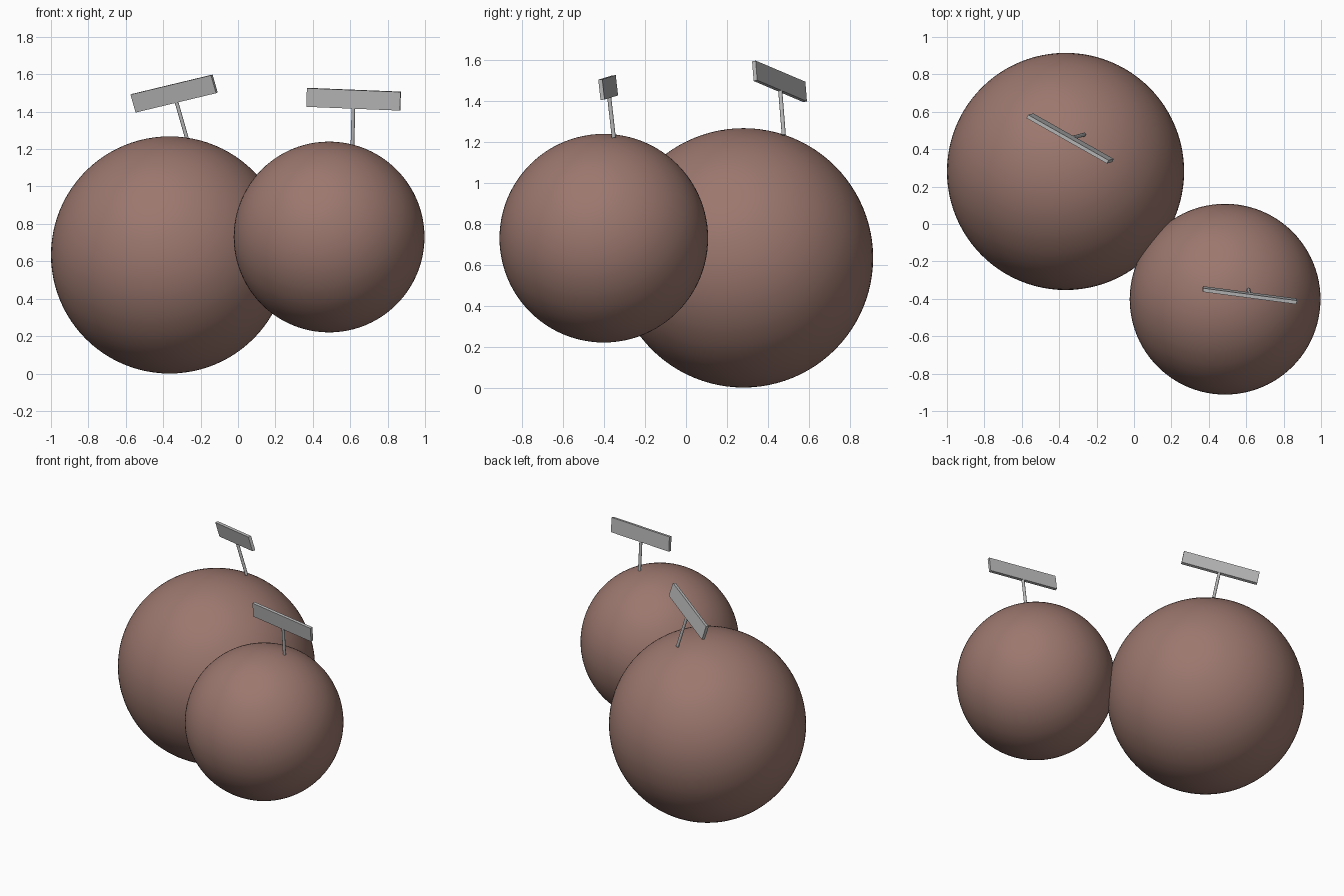
import bpy
from mathutils import Vector, Matrix

if "Cube" in bpy.data.objects:
    bpy.data.objects.remove(bpy.data.objects["Cube"])


def material(name, rgb):
    m = bpy.data.materials.new(name)
    m.diffuse_color = (*rgb, 1.0)
    m.use_nodes = True
    m.node_tree.nodes["Principled BSDF"].inputs["Base Color"].default_value = m.diffuse_color
    return m


BROWN = material("warm_brown", (0.33, 0.185, 0.155))
GREY = material("light_grey", (0.48, 0.48, 0.48))


def finish(name, mat):
    ob = bpy.context.object
    ob.name = name
    ob.data.materials.append(mat)
    return ob


def ball(name, centre, radius):
    bpy.ops.mesh.primitive_uv_sphere_add(segments=96, ring_count=48, radius=radius, location=centre)
    bpy.ops.object.shade_smooth()
    return finish(name, BROWN)


def post(name, base, top, radius=0.01):
    base, top = Vector(base), Vector(top)
    d = top - base
    bpy.ops.mesh.primitive_cylinder_add(vertices=16, radius=radius, depth=d.length)
    bpy.ops.object.shade_smooth_by_angle()
    ob = finish(name, GREY)
    ob.matrix_world = Matrix.Translation((base + top) / 2) @ d.to_track_quat('Z', 'Y').to_matrix().to_4x4()


def board(name, bottom, up, along, size=(0.505, 0.02, 0.1)):
    # plate whose lower edge is centred on the post's top
    z = Vector(up).normalized()
    x = Vector(along)
    x = (x - z * x.dot(z)).normalized()
    y = z.cross(x)
    bpy.ops.mesh.primitive_cube_add(size=1)
    ob = finish(name, GREY)
    for v in ob.data.vertices:
        v.co = [c * s for c, s in zip(v.co, size)]
    rot = Matrix((x, y, z)).transposed().to_4x4()
    ob.matrix_world = Matrix.Translation(Vector(bottom) + z * size[2] / 2) @ rot


# the two touching balls, and a sign on each: post base, post top, board direction
parts = [
    ("large", (-0.366, 0.281, 0.634), 0.634, (-0.267, 0.478, 1.235), (-0.328, 0.461, 1.449), (0.43, -0.245, 0.112)),
    ("small", (0.487, -0.402, 0.73), 0.51, (0.612, -0.353, 1.222), (0.617, -0.375, 1.417), (0.497, -0.066, -0.016)),
]
for label, centre, radius, base, top, along in parts:
    ball(label + "_ball", centre, radius)
    post(label + "_sign_post", base, top)
    board(label + "_sign_board", top, Vector(top) - Vector(base), along)
